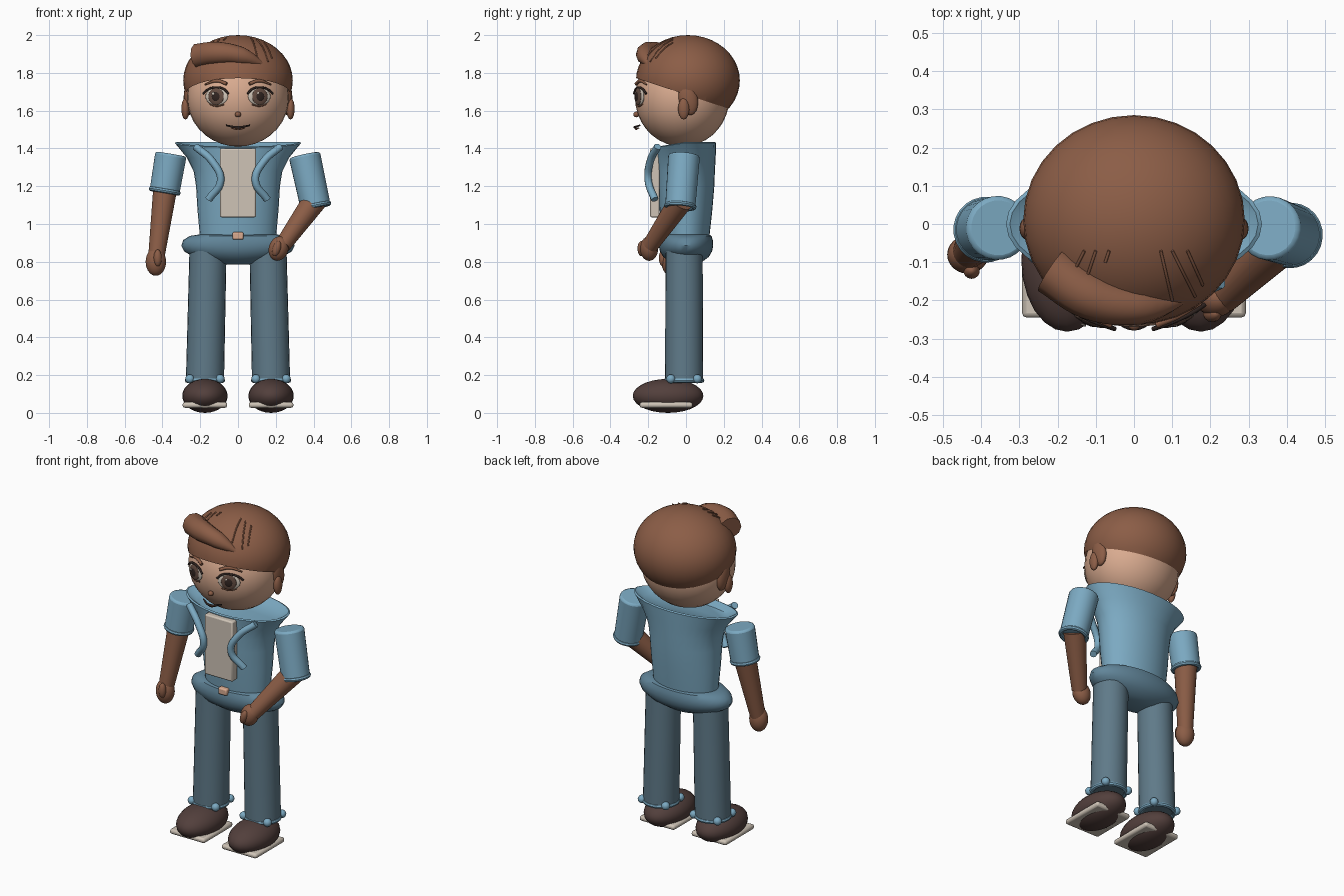
import bpy, bmesh, math
from mathutils import Vector

if "Cube" in bpy.data.objects:
    bpy.data.objects.remove(bpy.data.objects["Cube"], do_unlink=True)


def colour(name, *rgb):
    m = bpy.data.materials.new(name)
    m.use_nodes = True
    m.diffuse_color = (*rgb, 1)
    bsdf = next(n for n in m.node_tree.nodes if n.type == "BSDF_PRINCIPLED")
    bsdf.inputs["Base Color"].default_value = (*rgb, 1)
    return m


SKIN = colour("peach skin", .70, .41, .28)
BROWN = colour("warm brown", .26, .11, .062)
BLUE = colour("hoodie blue", .20, .40, .54)
HEM = colour("hem blue", .12, .235, .32)
JEANS = colour("jeans slate", .115, .195, .25)
SHOE = colour("shoe brown", .085, .05, .045)
CREAM = colour("cream", .62, .55, .47)
DARK = colour("dark brown", .03, .018, .015)
IRIS = colour("iris brown", .13, .075, .055)


def finish(name, mat, angle=40):
    ob = bpy.context.object
    ob.name = name
    ob.data.materials.clear()
    ob.data.materials.append(mat)
    bpy.ops.object.shade_smooth_by_angle(angle=math.radians(angle))
    return ob


def from_bmesh(name, bm, mat):
    me = bpy.data.meshes.new(name)
    bmesh.ops.recalc_face_normals(bm, faces=bm.faces)
    bm.to_mesh(me)
    bm.free()
    activate(bpy.data.objects.new(name, me))
    return finish(name, mat)


def activate(ob):
    bpy.context.collection.objects.link(ob)
    bpy.ops.object.select_all(action="DESELECT")
    ob.select_set(True)
    bpy.context.view_layer.objects.active = ob


def ball(name, loc, radii, mat, rot=(0, 0, 0), seg=24):
    bpy.ops.mesh.primitive_uv_sphere_add(segments=seg, ring_count=seg // 2 + 2, location=loc, rotation=rot)
    bpy.context.object.scale = radii
    return finish(name, mat)


def bevel(ob, width):
    mod = ob.modifiers.new("Bevel", "BEVEL")
    mod.width, mod.segments = width, 2
    mod.limit_method, mod.angle_limit = "ANGLE", math.radians(50)


def box(name, loc, size, mat, width=.008):
    bpy.ops.mesh.primitive_cube_add(size=1, location=loc)
    ob = bpy.context.object
    ob.scale = size
    bpy.ops.object.transform_apply(location=False, rotation=False, scale=True)
    bevel(finish(name, mat), width)


def limb(name, a, b, r1, r2, mat):
    a, b = Vector(a), Vector(b)
    bpy.ops.mesh.primitive_cone_add(vertices=24, radius1=r1, radius2=r2, depth=(b - a).length,
                                    location=(a + b) / 2, rotation=(b - a).to_track_quat("Z", "Y").to_euler())
    return finish(name, mat)


def ring(name, loc, direction, major, minor, mat):
    rot = Vector(direction).to_track_quat("Z", "Y").to_euler()
    bpy.ops.mesh.primitive_torus_add(major_radius=major, minor_radius=minor, major_segments=24,
                                     minor_segments=8, location=loc, rotation=rot)
    return finish(name, mat)


def tube(name, pts, radii, mat):
    cu = bpy.data.curves.new(name, "CURVE")
    cu.dimensions, cu.bevel_depth, cu.bevel_resolution = "3D", 1, 3
    cu.use_fill_caps, cu.resolution_u = True, 6
    sp = cu.splines.new("BEZIER")
    sp.bezier_points.add(len(pts) - 1)
    for i, (bp, p) in enumerate(zip(sp.bezier_points, pts)):
        bp.co = p
        bp.radius = radii[i] if isinstance(radii, (list, tuple)) else radii
        bp.handle_left_type = bp.handle_right_type = "AUTO"
    activate(bpy.data.objects.new(name, cu))
    bpy.ops.object.convert(target="MESH")
    return finish(name, mat, 50)


def loft(name, sections, mat, front_dip=None):
    # stacked ellipses given as (z, half width, half depth)
    n, bm, rings = 32, bmesh.new(), []
    for z, rx, ry in sections:
        loop = []
        for i in range(n):
            t = math.tau * i / n
            dip = front_dip(z) * max(0, -math.sin(t)) if front_dip else 0
            loop.append(bm.verts.new((rx * math.cos(t), ry * math.sin(t), z - dip)))
        rings.append(loop)
    for lo, hi in zip(rings, rings[1:]):
        for i in range(n):
            bm.faces.new((lo[i], lo[(i + 1) % n], hi[(i + 1) % n], hi[i]))
    bm.faces.new(rings[0])
    bm.faces.new(rings[-1])
    return from_bmesh(name, bm, mat)


def face_point(x, z, out=0):
    depth = 1 - (x / .27) ** 2 - ((z - 1.67) / .26) ** 2
    return (x, -.02 - .25 * math.sqrt(max(.02, depth)) - out, z)


def hair_point(x, y):
    h = 1 - (x / .29) ** 2 - ((y - .01) / .275) ** 2
    return (x, y, 1.762 + .24 * math.sqrt(max(.02, h)))


# Head and hair cap cut along a sloping hairline
ball("head", (0, -.02, 1.67), (.27, .25, .26), SKIN, seg=32)
bm = bmesh.new()
bmesh.ops.create_uvsphere(bm, u_segments=32, v_segments=20, radius=1)
bmesh.ops.scale(bm, vec=(.29, .275, .24), verts=bm.verts)
bmesh.ops.translate(bm, vec=(0, .01, 1.76), verts=bm.verts)
bmesh.ops.bisect_plane(bm, geom=bm.verts[:] + bm.edges[:] + bm.faces[:], plane_co=(0, 0, 1.685),
                       plane_no=(0, .33, 1), clear_inner=True)
from_bmesh("hair_cap", bm, BROWN)
tube("hair_quiff", [(-.215, -.12, 1.89), (-.11, -.19, 1.905), (.02, -.215, 1.89), (.16, -.19, 1.83)],
     [.066, .062, .048, .004], BROWN)
for x1, y1, x2, y2 in [(-.13, -.07, -.155, -.12), (-.1, -.07, -.12, -.13), (-.065, -.07, -.075, -.1),
                       (.07, -.07, .1, -.2), (.1, -.07, .16, -.19), (.14, -.07, .18, -.16)]:
    mid = hair_point((x1 + x2) / 2, (y1 + y2) / 2)
    tube("hair_strand", [hair_point(x1, y1), mid, hair_point(x2, y2)], .004, BROWN)

# Ears, eyes and brows
for s, side in ((-1, "right"), (1, "left")):
    ball(side + "_ear", (s * .278, -.012, 1.61), (.022, .03, .057), BROWN, seg=16)
    ball(side + "_sideburn", (s * .258, .01, 1.665), (.03, .052, .09), BROWN, (.2, 0, 0), 16)
    yaw = (0, 0, s * .38)
    x, y, z = face_point(s * .113, 1.675)
    nx, ny = s * math.sin(.38), -math.cos(.38)
    for part, out, radii, mat in (("eye_white", 0, (.064, .012, .047), CREAM),
                                  ("iris", .008, (.044, .009, .045), IRIS),
                                  ("pupil", .013, (.024, .007, .026), DARK)):
        ball(f"{side}_{part}", (x + nx * out, y + ny * out, z), radii, mat, yaw, 20)
    ball(side + "_eye_glint", (x + nx * .019 - .012, y + ny * .019, z + .016), (.008, .003, .009), CREAM, yaw, 10)
    lash = [(.05, 1.69), (.08, 1.717), (.12, 1.723), (.16, 1.712), (.185, 1.69)]
    tube(side + "_upper_lash", [face_point(s * a, b, .01) for a, b in lash], .006, DARK)
    tube(side + "_lower_lid", [face_point(s * a, b, .006) for a, b in ((.075, 1.632), (.113, 1.624), (.15, 1.634))],
         .004, BROWN)
    brow = [(.06, 1.742), (.11, 1.758), (.175, 1.738)]
    tube(side + "_brow", [face_point(s * a, b, .01) for a, b in brow], [.009, .009, .004], BROWN)

# Nose and mouth
ball("nose", (0, -.263, 1.58), (.016, .016, .015), BROWN, seg=12)
tube("mouth", [(-.062, -.245, 1.522), (0, -.272, 1.512), (.062, -.245, 1.522)], [.004, .007, .004], DARK)
tube("lower_lip", [(-.035, -.25, 1.508), (0, -.264, 1.503), (.035, -.25, 1.508)], [.003, .006, .003], BROWN)

# Torso with flared collar, and rolled hem
loft("hoodie_body", [(.90, .20, .12), (.97, .205, .128), (1.08, .215, .14), (1.2, .222, .15), (1.28, .235, .153),
                     (1.35, .27, .157), (1.43, .335, .16), (1.435, .325, .15), (1.405, .27, .12)],
     BLUE, lambda z: .025 if z > 1.4 else 0)
loft("hoodie_hem", [(.785, .06, .04), (.795, .14, .08), (.825, .235, .12), (.855, .285, .138), (.885, .3, .144),
                    (.915, .29, .142), (.937, .255, .135), (.945, .2, .12)], HEM)
box("shirt_panel", (0, -.165, 1.218), (.19, .05, .365), CREAM)
box("buckle", (0, -.137, .937), (.058, .035, .04), SKIN)
for s in (-1, 1):
    tube("collar_cord", [(s * .225, -.15, 1.41), (s * .135, -.19, 1.33), (s * .092, -.2, 1.23), (s * .155, -.165, 1.13)],
         .02, BLUE)

# Sleeves, forearms and hands: right hangs, left rests on the hip
arms = {"right": ((-.355, -.01, 1.37), (-.388, -.015, 1.175), (-.433, -.075, .82)),
        "left": ((.352, -.01, 1.365), (.41, -.03, 1.095), (.235, -.19, .885))}
for side, (shoulder, elbow, wrist) in arms.items():
    bevel(limb(side + "_sleeve", shoulder, elbow, .084, .08, BLUE), .012)
    ring(side + "_sleeve_cuff", elbow, Vector(elbow) - Vector(shoulder), .073, .013, BLUE)
    inner = Vector(elbow).lerp(Vector(shoulder), .1)
    limb(side + "_forearm", inner, wrist, .064, .043, BROWN)
ball("right_hand", (-.435, -.08, .8), (.054, .05, .074), BROWN)
ball("right_thumb", (-.425, -.122, .82), (.022, .022, .045), BROWN, seg=14)
ball("left_hand", (.215, -.195, .87), (.052, .048, .066), BROWN, (0, .3, 0))
ball("left_thumb", (.205, -.235, .87), (.022, .022, .042), BROWN, (0, .3, 0), 14)

# Legs, trouser cuffs and shoes
for s, side in ((-1, "right"), (1, "left")):
    limb(side + "_leg", (s * .175, -.01, .168), (s * .158, -.01, .9), .101, .098, JEANS)
    ring(side + "_trouser_cuff", (s * .175, -.01, .172), (0, 0, 1), .094, .013, BLUE)
    for dx in (-.08, .08):
        for dy in (-.07, .07):
            ball(side + "_cuff_fold", (s * .175 + dx, dy - .01, .18), (.024, .024, .024), BLUE, seg=12)
    ball(side + "_shoe", (s * .175, -.095, .09), (.12, .187, .09), SHOE)
    box(side + "_sole", (s * .175, -.105, .042), (.236, .28, .03), CREAM, .012)
